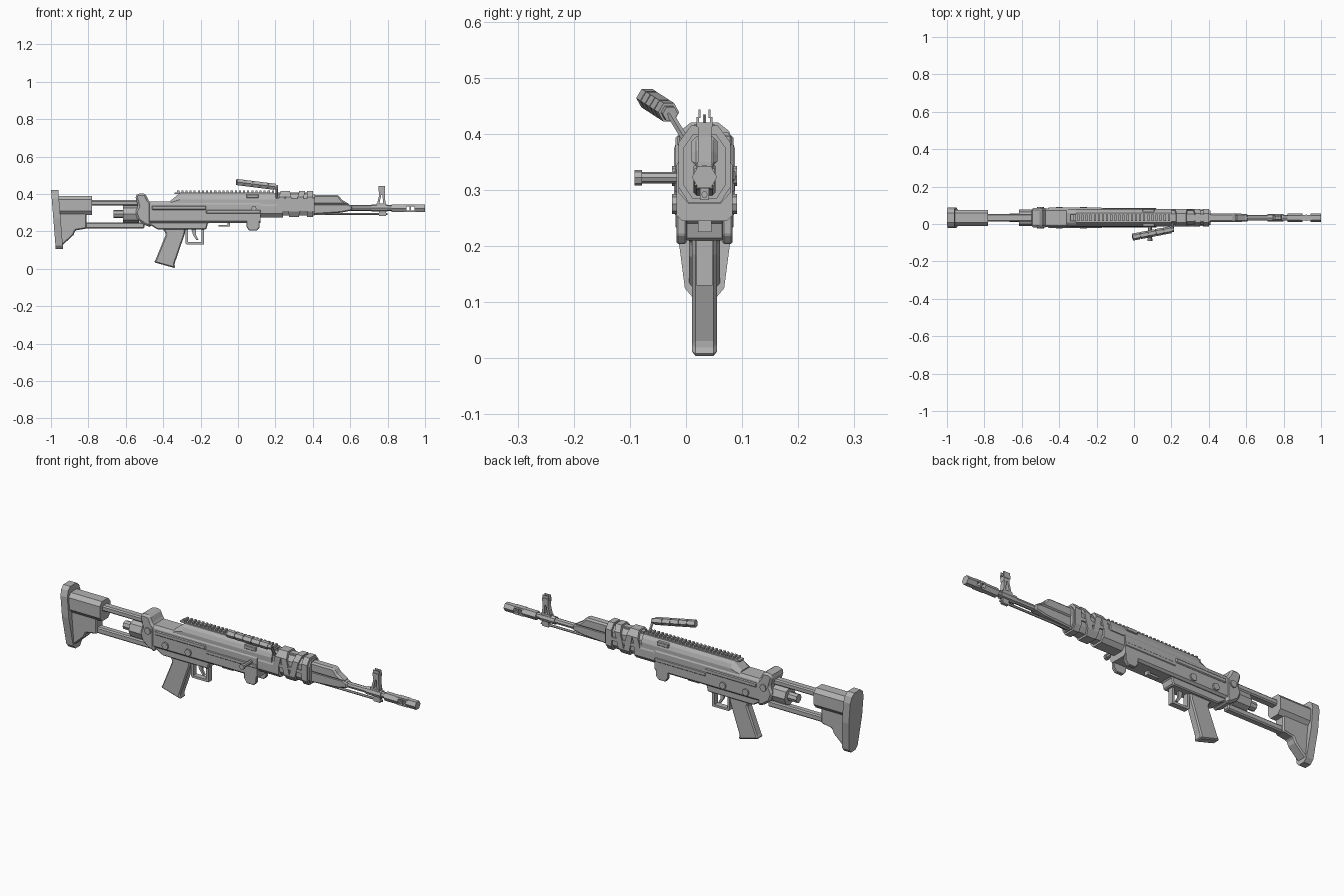
import bpy, bmesh, math
from mathutils import Vector

cube = bpy.data.objects.get("Cube")
if cube:
    bpy.data.objects.remove(cube)

GREY = (0.45, 0.45, 0.45, 1)
metal = bpy.data.materials.new("plain_grey")
metal.use_nodes = True
metal.diffuse_color = GREY
metal.node_tree.nodes["Principled BSDF"].inputs["Base Color"].default_value = GREY
MID = 0.033  # centre plane of the body in y


def finish(name, bm, bevel=0):
    bmesh.ops.recalc_face_normals(bm, faces=bm.faces)
    mesh = bpy.data.meshes.new(name)
    bm.to_mesh(mesh)
    bm.free()
    mesh.materials.append(metal)
    ob = bpy.data.objects.new(name, mesh)
    bpy.context.collection.objects.link(ob)
    if bevel:
        mod = ob.modifiers.new("chamfer", "BEVEL")
        mod.width, mod.segments, mod.limit_method = bevel, 1, "ANGLE"
    return ob


def skin(name, rings, bevel=0):
    """Join matching closed rings of points and cap both ends."""
    bm = bmesh.new()
    vs = [[bm.verts.new(p) for p in ring] for ring in rings]
    n = len(vs[0])
    for a, b in zip(vs, vs[1:]):
        for i in range(n):
            j = (i + 1) % n
            bm.faces.new((a[i], a[j], b[j], b[i]))
    bm.faces.new(vs[0])
    bm.faces.new(vs[-1])
    return finish(name, bm, bevel)


def slab(name, outline, half, bevel=0, y=MID):
    """Side outline (x, z) thickened across y."""
    return skin(name, [[(x, y + s * half, z) for x, z in outline] for s in (-1, 1)], bevel)


def box(name, x0, x1, z0, z1, half, bevel=0, y=MID):
    return slab(name, [(x0, z0), (x1, z0), (x1, z1), (x0, z1)], half, bevel, y)


def loft(name, xs, half_sections, lean=0):
    """Mirrored (half width, z) sections placed along x; lean shifts x with z."""
    rings = []
    for x, sec in zip(xs, half_sections):
        zc = (sec[0][1] + sec[-1][1]) / 2
        loop = [(w, z) for w, z in sec] + [(-w, z) for w, z in reversed(sec)]
        rings.append([(x + lean * (z - zc), MID + w, z) for w, z in loop])
    return skin(name, rings)


def rod(name, a, b, r, sides=8, r2=None):
    a, b = Vector(a), Vector(b)
    turn = (b - a).to_track_quat("Z", "Y")
    rings = []
    for p, rad in ((a, r), (b, r2 or r)):
        rings.append([p + turn @ Vector((rad * math.cos(t), rad * math.sin(t), 0))
                      for t in (2 * math.pi * i / sides for i in range(sides))])
    return skin(name, rings)


def xrod(name, x0, x1, z, r, sides=8):
    return rod(name, (x0, MID, z), (x1, MID, z), r, sides)


# Shoulder stock
butt = [(.025, .42), (.044, .405), (.054, .375), (.054, .27), (.035, .125), (.018, .105)]
loft("butt_plate", (-.987, -.948), (butt, butt), -.08)
cheek = [(.025, .39), (.043, .37), (.043, .31), (.025, .288)]
loft("stock_upper", (-.965, -.78), (cheek, cheek))
slab("stock_lower", [(-.965, .3), (-.81, .3), (-.81, .215), (-.87, .205), (-.88, .18),
                     (-.94, .125), (-.955, .125)], .028, .006)
box("stock_upper_bar", -.79, -.5, .338, .367, .02, .006)
box("stock_lower_bar", -.82, -.5, .215, .247, .018, .006)
xrod("buffer_tip", -.665, -.58, .293, .022)
xrod("buffer_body", -.615, -.53, .293, .045)

# Rear block and receiver
slab("rear_block", [(-.55, .39), (-.535, .403), (-.495, .403), (-.48, .37), (-.465, .35),
                    (-.465, .22), (-.5, .235), (-.535, .26), (-.55, .3), (-.535, .335)], .052, .014)
body = [(.04, .36), (.05, .345), (.05, .255), (.04, .245)]
loft("receiver", (-.475, .12), (body, body))
slab("lower_receiver", [(-.47, .26), (.05, .26), (.03, .245), (-.16, .245),
                        (-.17, .21), (-.43, .21), (-.47, .235)], .036, .005)
box("side_rail", -.46, -.17, .315, .337, .055, .004)
box("front_side_rail", -.17, .12, .295, .315, .053, .003)
cover = [(.026, .405), (.038, .39), (.046, .37), (.046, .345)]
low = [(.026, .365), (.038, .36), (.046, .355), (.046, .345)]
loft("top_cover", (-.36, -.31, .2), (low, cover, cover))
box("cover_latch", .045, .11, .378, .398, .048, .003)
box("rail_base", -.34, .19, .4, .408, .018)
for i in range(24):
    x = -.325 + i * .022
    box("rail_tooth", x, x + .011, .405, .418, .018)

# Cross pins through the body
for x, z in ((-.5, .325), (-.4, .275), (-.27, .275)):
    rod("cross_pin", (x, MID - .058, z), (x, MID + .058, z), .018)

# Ears in front of the feed opening
for s in (-1, 1):
    slab("feed_ear", [(.045, .33), (.12, .33), (.115, .22), (.1, .204), (.06, .204), (.045, .225)],
         .009, .003, MID + s * .041)

# Grip, trigger and guard
grip_top, grip_low = [(-.405, .22), (-.28, .22)], [(-.335, .003), (-.45, .035)]
slab("grip", grip_top + [(-.285, .185), (-.34, .025)] + grip_low + [(-.44, .05), (-.385, .185)], .022, .006)
box("guard_front", -.195, -.182, .14, .22, .014)
box("guard_bottom", -.275, -.182, .13, .142, .014)
box("guard_rear", -.28, -.268, .135, .22, .014)
slab("trigger", [(-.25, .215), (-.225, .215), (-.225, .18), (-.21, .153), (-.222, .153), (-.24, .18)], .006)
box("catch_stem", -.055, -.043, .225, .255, .012)
box("catch_foot", -.105, -.043, .225, .235, .012)

# Charging handle on the right side
rod("charging_rod", (.085, -.015, .322), (.085, -.08, .322), .01)
rod("charging_knob", (.085, -.078, .322), (.085, -.092, .322), .014)

# Folding carry handle
rear, front = Vector((-.008, -.07, .464)), Vector((.2, -.03, .438))
for i in range(5):
    a, b = rear.lerp(front, i / 5), rear.lerp(front, (i + .9) / 5)
    rod("handle_segment", a, b, .019, 6)
rod("handle_core", rear, front + Vector((.012, .002, -.002)), .014, 6)
rod("handle_arm", front + Vector((.008, 0, 0)), (.208, .008, .375), .007, 6)

# Handguard with slanted straps
guard = [(.02, .4), (.038, .375), (.038, .31), (.022, .285)]
loft("handguard_core", (.11, .41), (guard, guard))
base = [(.04, .35), (.046, .335), (.046, .295), (.028, .275)]
loft("handguard_base", (.11, .24), (base, base))
strap = [(.024, .415), (.046, .385), (.046, .305), (.028, .277)]
for x, lean in ((.225, .25), (.275, -.2), (.325, .25), (.385, 0)):
    loft("handguard_strap", (x - .015, x + .017), (strap, strap), lean)
box("strap_top", .21, .4, .396, .408, .014)
box("strap_side", .21, .4, .333, .35, .044)

# Gas tube, barrel and muzzle
slab("gas_cover", [(.4, .395), (.535, .395), (.555, .37), (.6, .343), (.4, .343)], .023, .008)
slab("barrel_shroud", [(.4, .348), (.58, .348), (.61, .338), (.61, .312), (.55, .3), (.4, .29)], .02, .006)
xrod("barrel", .4, .9, .325, .015)
xrod("cleaning_rod", .4, .8, .292, .006, 6)
box("rod_lug", .755, .79, .282, .315, .008)
xrod("sight_collar", .715, .8, .325, .02)
for i, (x0, x1) in enumerate(((.82, .9), (.945, 1))):
    xrod("muzzle_sleeve", x0, x1, .323, .0225, 6)
for s in (-1, 1):
    box("muzzle_strip", .89, .95, .323 + s * .015 - .005, .323 + s * .015 + .005, .014)
box("muzzle_bridge", .918, .926, .308, .338, .018)

# Front sight tower
slab("sight_rear_leg", [(.74, .335), (.753, .335), (.767, .4), (.757, .4)], .012)
slab("sight_front_leg", [(.777, .335), (.79, .335), (.784, .4), (.772, .4)], .012)
box("sight_foot", .74, .79, .33, .35, .013)
box("sight_head", .755, .786, .395, .42, .012)
rod("sight_post", (.77, MID, .41), (.77, MID, .435), .003, 6)
for s in (-1, 1):
    box("sight_wing", .752, .787, .412, .43, .002, 0, MID + s * .012)
    box("sight_wing_tip", .752, .787, .428, .444, .002, 0, MID + s * .009)
